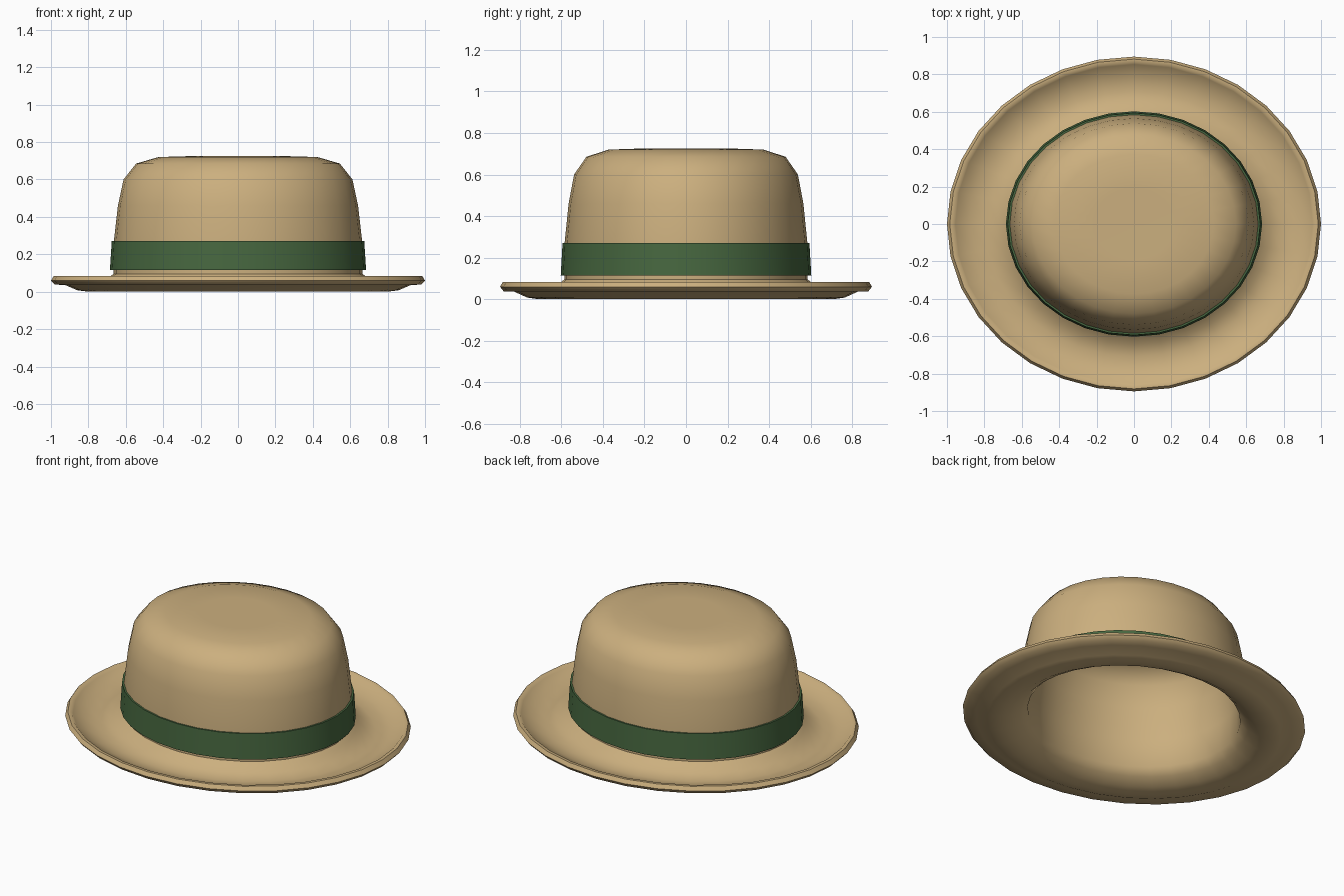
import bpy, bmesh, math

if "Cube" in bpy.data.objects:
    bpy.data.objects.remove(bpy.data.objects["Cube"])

SIDES = 32


def material(name, rgb):
    m = bpy.data.materials.new(name)
    m.diffuse_color = (*rgb, 1)
    m.use_nodes = True
    m.node_tree.nodes["Principled BSDF"].inputs["Base Color"].default_value = m.diffuse_color
    return m


def lathe(name, profile, ratio, mat, closed=False, angle=40):
    """Revolve (radius, z) points into an elliptical ring mesh; radius 0 becomes a pole."""
    bm = bmesh.new()
    rings = []
    for r, z in profile:
        if r == 0:
            rings.append([bm.verts.new((0, 0, z))] * SIDES)
        else:
            k = ratio(r)
            rings.append([bm.verts.new((r * math.cos(2 * math.pi * i / SIDES),
                                        r * k * math.sin(2 * math.pi * i / SIDES), z))
                          for i in range(SIDES)])
    pairs = list(zip(rings, rings[1:]))
    if closed:
        pairs.append((rings[-1], rings[0]))
    for a, b in pairs:
        for i in range(SIDES):
            j = (i + 1) % SIDES
            bm.faces.new(list(dict.fromkeys((a[i], a[j], b[j], b[i]))))
    bmesh.ops.recalc_face_normals(bm, faces=bm.faces)
    me = bpy.data.meshes.new(name)
    bm.to_mesh(me)
    bm.free()
    me.materials.append(mat)
    ob = bpy.data.objects.new(name, me)
    bpy.context.collection.objects.link(ob)
    bpy.ops.object.select_all(action='DESELECT')
    ob.select_set(True)
    bpy.context.view_layer.objects.active = ob
    bpy.ops.object.shade_smooth_by_angle(angle=math.radians(angle))
    return ob


tan = material("tan felt", (0.60, 0.43, 0.21))
green = material("green ribbon", (0.062, 0.135, 0.05))


# Brim is a little rounder than the crown
def ratio(r):
    return 0.88 + 0.015 * min(1, max(0, (r - 0.68) / 0.3))


# Crown and brim: one hollow felt shell, from inner top, under the brim, to outer top
felt = [(0, 0.675), (0.25, 0.683), (0.40, 0.68), (0.51, 0.65), (0.57, 0.58),
        (0.60, 0.45), (0.62, 0.26), (0.625, 0.085),
        (0.67, 0.045), (0.73, 0.012), (0.80, 0.0), (0.86, 0.008), (0.925, 0.036),
        (0.98, 0.038), (1.0, 0.06), (0.985, 0.083), (0.965, 0.083), (0.955, 0.073),
        (0.88, 0.042), (0.80, 0.03), (0.73, 0.05), (0.69, 0.078), (0.665, 0.095),
        (0.665, 0.26), (0.642, 0.46), (0.612, 0.60), (0.545, 0.685), (0.425, 0.72),
        (0.22, 0.726), (0, 0.718)]
lathe("felt_crown_and_brim", felt, ratio, tan, angle=50)

# Ribbon band around the crown
band = [(0.655, 0.115), (0.685, 0.115), (0.675, 0.27), (0.655, 0.27)]
lathe("ribbon_band", band, lambda r: 0.88, green, closed=True)
